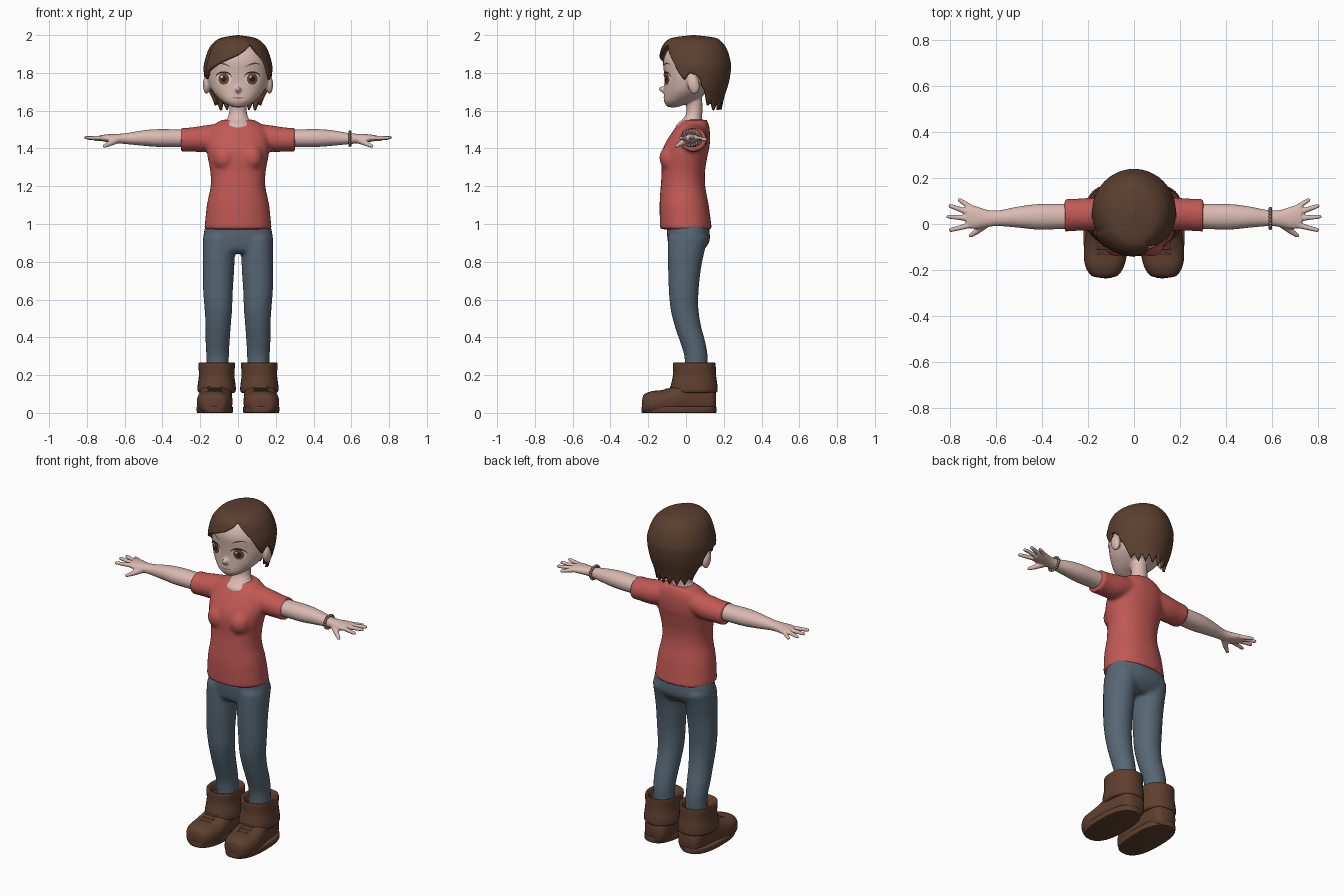
import bpy, bmesh, math
from mathutils import Vector, Matrix
from mathutils.bvhtree import BVHTree

if "Cube" in bpy.data.objects:
    bpy.data.objects.remove(bpy.data.objects["Cube"])


def material(name, r, g, b):
    m = bpy.data.materials.new(name)
    m.diffuse_color = (r, g, b, 1)
    m.use_nodes = True
    m.node_tree.nodes["Principled BSDF"].inputs["Base Color"].default_value = m.diffuse_color
    return m


SKIN = material("skin", .70, .49, .44)
RED = material("shirt_red", .54, .10, .09)
DENIM = material("denim_blue", .095, .135, .175)
LEATHER = material("boot_brown", .115, .05, .028)
HAIR = material("hair_brown", .105, .05, .028)
WHITE = material("eye_white", .75, .68, .64)
IRIS = material("iris_brown", .16, .07, .03)
DARK = material("dark_brown", .03, .015, .01)
LIP = material("lip_pink", .42, .2, .18)
BEAD = material("bead_tan", .3, .19, .16)


def dense(rows, k=5):
    """Catmull-Rom resampling of profile rows."""
    out, m = [], len(rows) - 1
    for i in range(m):
        p = [rows[max(0, min(m, i + d))] for d in (-1, 0, 1, 2)]
        for j in range(k):
            t = j / k
            out.append([.5 * (2 * b + (c - a) * t + (2*a - 5*b + 4*c - d) * t*t
                              + (3*b - a - 3*c + d) * t**3) for a, b, c, d in zip(*p)])
    return out + [list(rows[-1])]


def loft(bm, rows, axis="z", side=1, n=36, e=2.0, floor=None):
    """Closed skin over rows (position, centre a, centre b, radius a, radius b)."""
    rings = []
    for t, a, b, ra, rb in dense(rows):
        ring = []
        for i in range(n):
            c, s = math.cos(math.tau * i / n), math.sin(math.tau * i / n)
            u = a + ra * math.copysign(abs(c) ** (2 / e), c)
            v = b + rb * math.copysign(abs(s) ** (2 / e), s)
            x, y, z = {"z": (u, v, t), "x": (t, u, v), "y": (u, t, v)}[axis]
            ring.append(bm.verts.new((side * x, y, z if floor is None else max(z, floor))))
        rings.append(ring)
    for r, q in zip(rings, rings[1:]):
        for i in range(n):
            bm.faces.new((r[i], r[(i + 1) % n], q[(i + 1) % n], q[i]))
    bm.faces.new(rings[0])
    bm.faces.new(rings[-1])


def ball(bm, loc, size, tilt=0):
    mat = Matrix.Translation(loc) @ Matrix.Rotation(tilt, 4, "X") @ Matrix.Diagonal((*size, 1))
    bmesh.ops.create_uvsphere(bm, u_segments=16, v_segments=10, radius=1, matrix=mat)


def rod(bm, a, b, ra, rb):
    a, b = Vector(a), Vector(b)
    mat = Matrix.Translation((a + b) / 2) @ (b - a).to_track_quat("Z", "Y").to_matrix().to_4x4()
    bmesh.ops.create_cone(bm, cap_ends=True, segments=14, radius1=ra, radius2=rb,
                          depth=(b - a).length, matrix=mat)
    ball(bm, a, (ra,) * 3)
    ball(bm, b, (rb,) * 3)


def finish(bm, name, mat, voxel=0, relax=3, recalc=True):
    if recalc:
        bmesh.ops.recalc_face_normals(bm, faces=bm.faces[:])
    me = bpy.data.meshes.new(name)
    bm.to_mesh(me)
    bm.free()
    ob = bpy.data.objects.new(name, me)
    bpy.context.collection.objects.link(ob)
    me.materials.append(mat)
    bpy.ops.object.select_all(action="DESELECT")
    bpy.context.view_layer.objects.active = ob
    ob.select_set(True)
    if voxel:  # fuse overlapping pieces into one skin
        m = ob.modifiers.new("fuse", "REMESH")
        m.mode, m.voxel_size = "VOXEL", voxel
        m = ob.modifiers.new("relax", "SMOOTH")
        m.factor, m.iterations = .5, relax
        for mod in ("fuse", "relax"):
            bpy.ops.object.modifier_apply(modifier=mod)
    bpy.ops.object.shade_smooth_by_angle(angle=math.radians(50))
    return ob


# Shirt: torso, bust and short sleeves
bm = bmesh.new()
loft(bm, [(.972, 0, 0, .178, .137), (1.1, 0, -.01, .165, .13), (1.2, 0, -.016, .145, .118),
          (1.28, 0, -.014, .147, .115), (1.36, 0, -.008, .162, .122), (1.42, 0, .006, .168, .12),
          (1.48, 0, .025, .16, .102), (1.52, 0, .037, .135, .085), (1.552, 0, .048, .085, .062)], e=2.2)
for s in (1, -1):
    ball(bm, (s * .072, -.078, 1.35), (.062, .064, .07))
    loft(bm, [(.06, .045, 1.475, .065, .062), (.17, .043, 1.453, .071, .07),
              (.25, .04, 1.447, .07, .064), (.302, .038, 1.446, .072, .063)], "x", s)
finish(bm, "shirt", RED, .011)

# Jeans: pelvis and two legs
bm = bmesh.new()
loft(bm, [(1.02, 0, .01, .165, .108), (.96, 0, .012, .18, .113), (.91, 0, .014, .186, .111),
          (.87, 0, .005, .175, .095), (.845, 0, 0, .14, .07)], e=2.3)
for s in (1, -1):
    loft(bm, [(.93, .098, .012, .087, .108), (.85, .102, .0, .085, .097), (.76, .103, -.008, .083, .087),
              (.65, .106, -.012, .079, .079), (.55, .104, -.008, .073, .074), (.46, .105, .01, .067, .07),
              (.38, .108, .034, .064, .067), (.3, .108, .053, .06, .062), (.2, .108, .055, .06, .06)],
         side=s)
finish(bm, "jeans", DENIM, .011, 4)

# Head: skull, nose, ears and neck
bm = bmesh.new()
loft(bm, [(1.618, 0, -.07, .025, .025), (1.632, 0, -.058, .058, .05), (1.655, 0, -.035, .092, .083),
          (1.70, 0, .0, .134, .116), (1.75, 0, .02, .156, .134), (1.80, 0, .03, .164, .147),
          (1.87, 0, .036, .162, .156), (1.93, 0, .04, .13, .13), (1.965, 0, .04, .07, .075)], e=2.1)
ball(bm, (0, -.121, 1.712), (.015, .026, .016), -.3)
for s in (1, -1):
    ball(bm, (s * .166, .04, 1.737), (.02, .032, .05), .2)
loft(bm, [(1.48, 0, .02, .088, .072), (1.52, 0, .019, .084, .074), (1.54, 0, .026, .073, .061),
          (1.56, 0, .036, .056, .049), (1.60, 0, .045, .046, .042), (1.67, 0, .04, .047, .046)])
head = finish(bm, "head_and_neck", SKIN, .007, 3)
tree = BVHTree.FromPolygons([v.co.copy() for v in head.data.vertices],
                            [tuple(p.vertices) for p in head.data.polygons])


def on_face(x, z, off):
    loc, nor, _, _ = tree.ray_cast(Vector((x, -1, z)), Vector((0, 1, 0)))
    return loc + nor * off if loc else Vector((x, -.1, z))


def patch(name, cx, cz, rx, rz, off, mat):
    """Thin oval laid on the face."""
    bm, n = bmesh.new(), 24
    prev = [bm.verts.new(on_face(cx, cz, off))] * n
    for k in range(1, 5):
        ring = [bm.verts.new(on_face(cx + rx * k / 4 * math.cos(math.tau * i / n),
                                     cz + rz * k / 4 * math.sin(math.tau * i / n), off)) for i in range(n)]
        for i in range(n):
            j = (i + 1) % n
            bm.faces.new((prev[i], ring[i], ring[j]) if k == 1 else (prev[i], ring[i], ring[j], prev[j]))
        prev = ring
    finish(bm, name, mat, recalc=False)


def stroke(name, path, width, off, mat):
    """Tapered line laid on the face; path maps 0..1 to (x, z)."""
    bm, n = bmesh.new(), 14
    rows = []
    for i in range(n + 1):
        x, z = path(i / n)
        w = width * (.2 + .8 * math.sin(math.pi * i / n))
        rows.append([bm.verts.new(on_face(x, z + d * w, off)) for d in (-.5, .5)])
    flip = path(1)[0] < path(0)[0]
    for a, b in zip(rows, rows[1:]):
        f = bm.faces.new((a[0], b[0], b[1], a[1]))
        if flip:
            f.normal_flip()
    finish(bm, name, mat, recalc=False)


# Painted face details
for s, tag in ((1, "left"), (-1, "right")):
    ex, ez = s * .074, 1.768
    patch(tag + "_eye_white", ex, ez, .040, .034, .002, WHITE)
    patch(tag + "_iris", ex, ez, .028, .031, .0035, IRIS)
    patch(tag + "_pupil", ex, ez, .014, .017, .005, DARK)
    patch(tag + "_glint", ex - .009, ez + .012, .006, .006, .0065, WHITE)
    stroke(tag + "_upper_lash", lambda t: (ex - s * .043 * math.cos(math.pi * t),
           ez + .004 + .032 * math.sin(math.pi * t)), .010, .0055, DARK)
    stroke(tag + "_brow", lambda t: (s * (.04 + .075 * t), 1.832 + .018 * math.sin(2.4 * t)),
           .008, .003, HAIR)
stroke("mouth", lambda t: (-.034 + .068 * t, 1.671 - .004 * math.sin(math.pi * t)), .010, .002, LIP)

# Hair: shell whose lower edge follows fringe, part, ears and ragged nape
shape = dense([(2.0, .04, .005, .006), (1.986, .042, .088, .112), (1.96, .043, .13, .15),
               (1.92, .047, .158, .172), (1.85, .052, .18, .186), (1.80, .05, .181, .186),
               (1.75, .05, .174, .177), (1.70, .05, .162, .162), (1.65, .05, .143, .147),
               (1.56, .05, .125, .135)], 6)
edge = [(-180, 1.605), (-125, 1.6), (-107, 1.66), (-99, 1.76), (-90, 1.79), (-79, 1.80), (-70, 1.765),
        (-55, 1.81), (-30, 1.855), (0, 1.895), (20, 1.935), (28, 1.955), (36, 1.92), (50, 1.86),
        (62, 1.80), (71, 1.76), (80, 1.80), (90, 1.79), (99, 1.76), (107, 1.66), (125, 1.6), (180, 1.605)]


def lookup(rows, v):
    for a, b in zip(rows, rows[1:]):
        if min(a[0], b[0]) <= v <= max(a[0], b[0]) and a[0] != b[0]:
            t = (v - a[0]) / (b[0] - a[0])
            return [p + (q - p) * t for p, q in zip(a, b)][1:]
    return rows[-1][1:]


bm, n, m = bmesh.new(), 120, 26
rings = []
for k in range(m + 1):
    ring, s = [], k / m
    for i in range(n):
        deg = -180 + 360 * i / n
        low = lookup(edge, deg)[0]
        if abs(deg) > 102:
            low += .045 * abs((deg / 18) % 1 - .5) * 2
        z = 2 - (2 - low) * s * s
        yc, rx, ry = lookup(shape, z)
        puff = 1 + (.06 * s if -62 < deg < 26 else 0)
        p = math.radians(deg)
        ring.append(bm.verts.new((rx * puff * math.sin(p), yc - ry * puff * math.cos(p), z)))
    rings.append(ring)
bm.faces.new(rings[0])
for r, q in zip(rings, rings[1:]):
    for i in range(n):
        j = (i + 1) % n
        bm.faces.new((r[i], q[i], q[j], r[j]))
hair = finish(bm, "hair", HAIR, recalc=False)
mod = hair.modifiers.new("thickness", "SOLIDIFY")
mod.thickness, mod.offset = .014, -1
bpy.ops.object.modifier_apply(modifier="thickness")

# Arms with fingers, and boots
for s, tag in ((1, "left"), (-1, "right")):
    bm = bmesh.new()
    loft(bm, [(.22, .035, 1.453, .052, .048), (.32, .033, 1.454, .055, .047), (.42, .031, 1.455, .055, .047),
              (.5, .03, 1.455, .046, .041), (.59, .025, 1.452, .034, .029), (.64, .024, 1.452, .038, .025),
              (.69, .028, 1.454, .05, .021), (.727, .032, 1.455, .047, .015)], "x", s, e=2.1)
    for x0, y0, x1, y1, z1 in ((.69, .06, .757, .104, 1.447), (.71, .048, .797, .078, 1.455),
                               (.71, .024, .806, .032, 1.458), (.70, -.002, .795, -.026, 1.456)):
        rod(bm, (s * x0, y0, 1.455), (s * x1, y1, z1), .0135, .0095)
    rod(bm, (s * .64, .005, 1.446), (s * .68, -.03, 1.425), .02, .014)
    rod(bm, (s * .68, -.03, 1.425), (s * .708, -.05, 1.412), .014, .0095)
    finish(bm, tag + "_arm", SKIN, .0055, 2)

    bm = bmesh.new()
    loft(bm, [(-.232, .128, .045, .03, .025), (-.222, .128, .048, .06, .05), (-.18, .127, .053, .085, .062),
              (-.12, .124, .056, .094, .066), (-.05, .12, .068, .09, .08), (0, .116, .085, .085, .1),
              (.08, .113, .085, .08, .1), (.135, .112, .07, .068, .08), (.158, .112, .06, .045, .05)],
         "y", s, e=2.5, floor=.004)
    finish(bm, tag + "_boot", LEATHER)
    bm = bmesh.new()
    loft(bm, [(0, .123, -.037, .09, .193), (.004, .123, -.037, .095, .198), (.028, .123, -.037, .097, .199),
              (.034, .123, -.037, .092, .194)], side=s, e=2.5)
    finish(bm, tag + "_boot_sole", LEATHER)
    bm = bmesh.new()
    loft(bm, [(.105, .113, .043, .085, .105), (.112, .113, .043, .099, .122), (.14, .113, .043, .101, .124),
              (.2, .113, .045, .094, .114), (.255, .113, .044, .097, .113), (.266, .113, .045, .092, .108),
              (.258, .113, .047, .08, .095), (.225, .113, .05, .066, .075)], side=s, e=2.2)
    finish(bm, tag + "_boot_cuff", LEATHER)
    bm = bmesh.new()
    for y, z in ((-.13, .119), (-.105, .128), (-.08, .138)):
        rod(bm, (s * .09, y, z - .003), (s * .155, y, z - .003), .0055, .0055)
    finish(bm, tag + "_boot_laces", LEATHER)

# Beaded bracelet on one wrist
bm = bmesh.new()
for i in range(18):
    a = math.tau * i / 18
    ball(bm, (.592, .024 + .042 * math.cos(a), 1.452 + .036 * math.sin(a)), (.008,) * 3)
finish(bm, "bracelet", BEAD)
